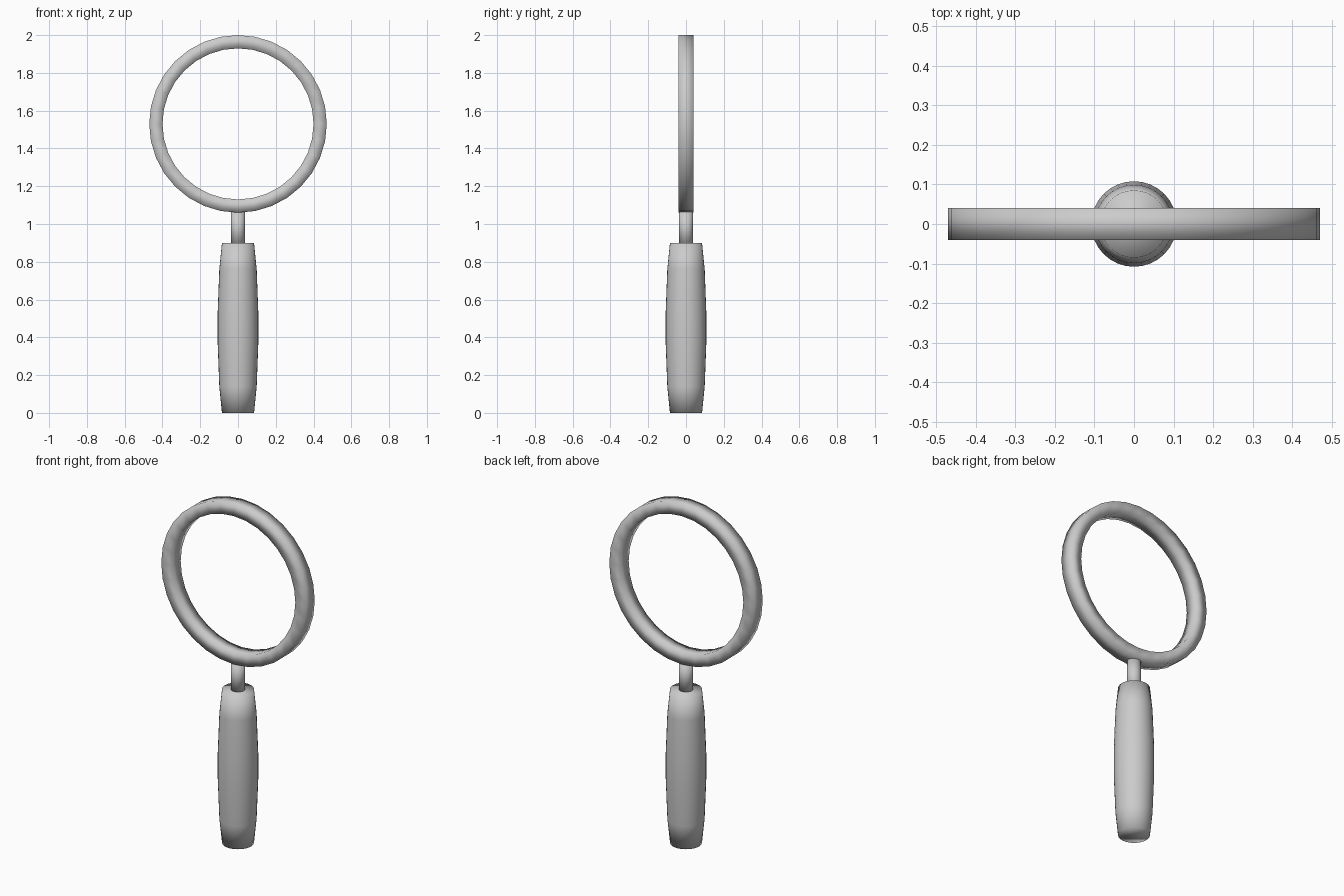
import bpy, bmesh, math

cube = bpy.data.objects.get("Cube")
if cube:
    bpy.data.objects.remove(cube, do_unlink=True)

grey = bpy.data.materials.new("plain_grey")
grey.use_nodes = True
colour = (0.6, 0.6, 0.6, 1)
grey.diffuse_color = colour
grey.node_tree.nodes["Principled BSDF"].inputs["Base Color"].default_value = colour


def lathe(name, profile, steps, closed=False):
    """Spin a (radius, height) profile around z, capping open ends."""
    bm = bmesh.new()
    rings = []
    for i in range(steps):
        a = math.tau * i / steps
        rings.append([bm.verts.new((r * math.cos(a), r * math.sin(a), z))
                      for r, z in profile])
    n = len(profile)
    for i in range(steps):
        here, there = rings[i], rings[(i + 1) % steps]
        for j in range(n if closed else n - 1):
            k = (j + 1) % n
            bm.faces.new((here[j], there[j], there[k], here[k]))
    if not closed:
        for end in (0, -1):
            bm.faces.new([ring[end] for ring in rings])
    bmesh.ops.recalc_face_normals(bm, faces=bm.faces)
    for f in bm.faces:
        f.smooth = True
    mesh = bpy.data.meshes.new(name)
    bm.to_mesh(mesh)
    bm.free()
    mesh.materials.append(grey)
    obj = bpy.data.objects.new(name, mesh)
    bpy.context.collection.objects.link(obj)
    return obj


# Bulging grip
lathe("handle", [(0.085, 0), (0.099, 0.14), (0.108, 0.38), (0.108, 0.52),
                 (0.099, 0.76), (0.085, 0.9)], 32)

# Thin rod joining grip and frame
lathe("neck", [(0.038, 0.88), (0.038, 1.075)], 32)

# Square-section lens frame, softly shaded, standing upright
frame = lathe("lens_frame", [(0.4, -0.04), (0.47, -0.04),
                             (0.47, 0.04), (0.4, 0.04)], 32, closed=True)
frame.rotation_euler.x = math.pi / 2
frame.location.z = 1.53
